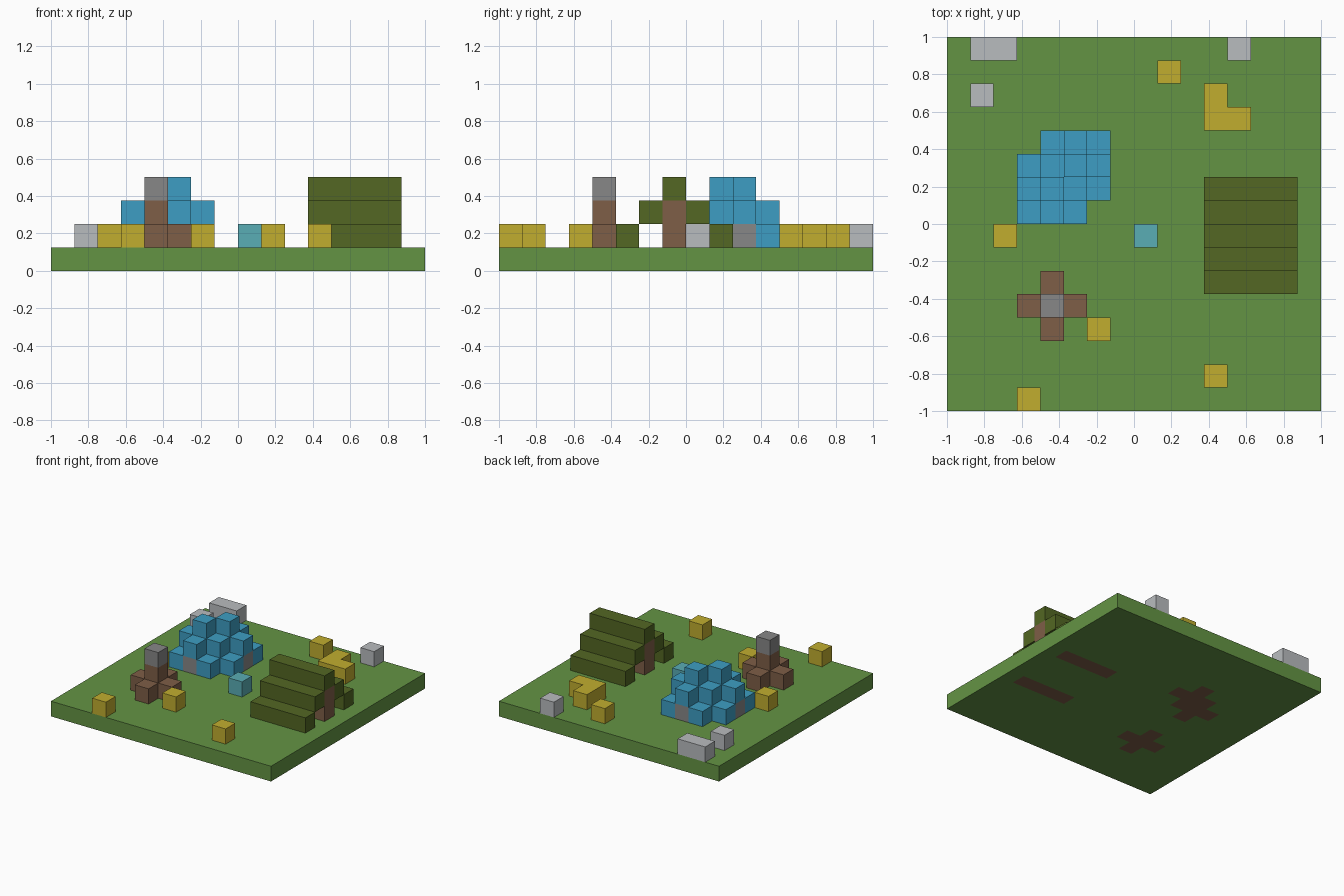
import bpy
import bmesh
from mathutils import Vector

if "Cube" in bpy.data.objects:
    bpy.data.objects.remove(bpy.data.objects["Cube"], do_unlink=True)

UNIT = 0.125   # edge of one block
SIZE = 16      # blocks along each side of the ground


def material(name, hex_code):
    def linear(c):
        return c / 12.92 if c <= 0.04045 else ((c + 0.055) / 1.055) ** 2.4
    rgb = [linear(b / 255) for b in bytes.fromhex(hex_code)]
    mat = bpy.data.materials.new(name)
    mat.use_nodes = True
    mat.diffuse_color = (*rgb, 1)
    mat.node_tree.nodes["Principled BSDF"].inputs["Base Color"].default_value = (*rgb, 1)
    return mat


GRASS = material("grass green", "649444")
BROWN = material("earth brown", "7E5E47")
OLIVE = material("olive cloth", "536723")
BLUE = material("ice blue", "3D9EC3")
TEAL = material("pale teal", "5AADB5")
YELLOW = material("straw yellow", "C1AE2F")
GREY = material("stone grey", "878787")
PALE = material("pale stone", "B9BCBF")

SIDES = [Vector(d) for d in ((1, 0, 0), (-1, 0, 0), (0, 1, 0),
                             (0, -1, 0), (0, 0, 1), (0, 0, -1))]


def blocks(name, cells):
    """Join unit blocks {(column, row, layer): material}, skipping inner faces."""
    bm = bmesh.new()
    mats = list(dict.fromkeys(cells.values()))
    for cell, mat in cells.items():
        centre = Vector(cell) + Vector((0.5, 0.5, 0.5))
        for n in SIDES:
            if tuple(int(c) for c in Vector(cell) + n) in cells:
                continue
            u = Vector((n.y, n.z, n.x))
            v = n.cross(u)
            corners = [centre + (n + a * u + b * v) / 2
                       for a, b in ((-1, -1), (1, -1), (1, 1), (-1, 1))]
            verts = [bm.verts.new((p - Vector((SIZE / 2, SIZE / 2, 0))) * UNIT)
                     for p in corners]
            bm.faces.new(verts).material_index = mats.index(mat)
    bmesh.ops.remove_doubles(bm, verts=bm.verts, dist=0.001)
    mesh = bpy.data.meshes.new(name)
    bm.to_mesh(mesh)
    bm.free()
    for mat in mats:
        mesh.materials.append(mat)
    obj = bpy.data.objects.new(name, mesh)
    bpy.context.collection.objects.link(obj)


def plus(x, y):
    return [(x, y), (x - 1, y), (x + 1, y), (x, y - 1), (x, y + 1)]


TENT = range(11, 15)           # columns covered by the tent
FIRE = (4, 4)
DOMES = [(4, 9), (5, 10)]

# Ground slab, with bare earth beneath the structures
bare = set(plus(*FIRE)) | {(x, y) for x in TENT for y in (5, 9)}
for d in DOMES:
    bare |= set(plus(*d))
blocks("ground", {(x, y, 0): BROWN if (x, y) in bare else GRASS
                  for x in range(SIZE) for y in range(SIZE)})

# Stepped tent: rows climb to the ridge from both sides
for name, row, layer in (("front_low", 5, 1), ("front_middle", 6, 2), ("ridge", 7, 3),
                         ("back_middle", 8, 2), ("back_low", 9, 1)):
    blocks("tent_" + name, {(x, row, layer): OLIVE for x in TENT})
for name, x in (("right", TENT[0]), ("left", TENT[-1])):
    blocks("tent_post_" + name, {(x, 7, z): BROWN for z in (1, 2)})

# Log pile with an upright post and a stone cap
pile = {(x, y, 1): BROWN for x, y in plus(*FIRE)}
pile[(*FIRE, 2)] = BROWN
blocks("log_pile", pile)
blocks("log_pile_cap", {(*FIRE, 3): GREY})

# Two overlapping ice domes on stone footings
dome = {}
for cx, cy in DOMES:
    for x in range(cx - 1, cx + 2):
        for y in range(cy - 1, cy + 2):
            dome.setdefault((x, y, 1), BLUE)
for d in DOMES:
    for x, y in plus(*d):
        dome[(x, y, 1)] = GREY
        dome[(x, y, 2)] = BLUE
    dome[(*d, 3)] = BLUE
blocks("ice_domes", dome)

# Loose blocks scattered on the grass
SCATTER = {
    "straw": (YELLOW, [(9, 14), (2, 7), (6, 3), (11, 1), (3, 0)]),
    "stone": (PALE, [(12, 15), (1, 13), (12, 8)]),
    "teal_block": (TEAL, [(8, 7)]),
}
for name, (mat, spots) in SCATTER.items():
    for i, (x, y) in enumerate(spots):
        blocks(f"{name}_{i + 1}", {(x, y, 1): mat})
blocks("straw_heap", {(x, y, 1): YELLOW for x, y in ((11, 13), (11, 12), (12, 12))})
blocks("long_stone", {(x, 15, 1): PALE for x in (1, 2)})
